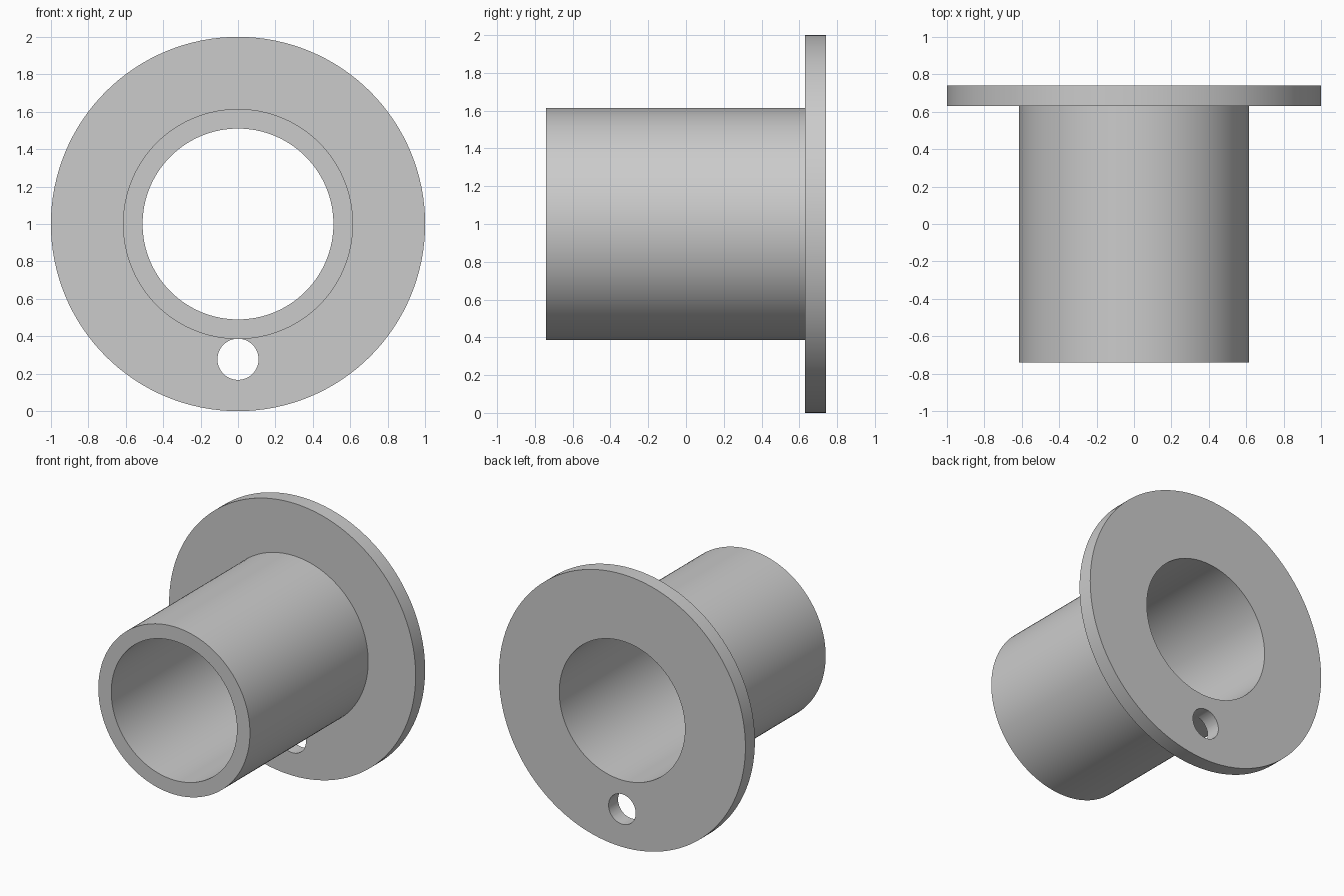
import bpy
import bmesh
import math
from mathutils import Matrix, Vector

cube = bpy.data.objects.get("Cube")
if cube:
    bpy.data.objects.remove(cube, do_unlink=True)

SEGMENTS = 128
CENTRE_Z = 1.0
FRONT, STEP, BACK = -0.74, 0.63, 0.74
BORE, TUBE, FLANGE = 0.51, 0.615, 1.0
HOLE_Z, HOLE_R = 0.277, 0.11

# Single grey finish
grey = bpy.data.materials.new("plain grey")
grey.use_nodes = True
colour = (0.6, 0.6, 0.6, 1)
grey.diffuse_color = colour
grey.node_tree.nodes["Principled BSDF"].inputs["Base Color"].default_value = colour


def add_object(name, bm):
    bmesh.ops.recalc_face_normals(bm, faces=bm.faces)
    mesh = bpy.data.meshes.new(name)
    bm.to_mesh(mesh)
    bm.free()
    mesh.materials.append(grey)
    obj = bpy.data.objects.new(name, mesh)
    bpy.context.collection.objects.link(obj)
    return obj


# Flanged sleeve: closed (radius, y) profile turned about the y direction
profile = [(BORE, FRONT), (TUBE, FRONT), (TUBE, STEP),
           (FLANGE, STEP), (FLANGE, BACK), (BORE, BACK)]
bm = bmesh.new()
verts = [bm.verts.new((0, y, CENTRE_Z + r)) for r, y in profile]
edges = [bm.edges.new((a, b)) for a, b in zip(verts, verts[1:] + verts[:1])]
bmesh.ops.spin(bm, geom=verts + edges, cent=(0, 0, CENTRE_Z), axis=(0, 1, 0),
               angle=math.tau, steps=SEGMENTS, use_merge=True)
bmesh.ops.remove_doubles(bm, verts=bm.verts, dist=0.0001)
sleeve = add_object("flanged_sleeve", bm)

# Cutter for the small hole through the flange
bm = bmesh.new()
place = Matrix.Translation(Vector((0, (STEP + BACK) / 2, HOLE_Z)))
bmesh.ops.create_cone(bm, cap_ends=True, segments=48, radius1=HOLE_R, radius2=HOLE_R,
                      depth=0.2, matrix=place @ Matrix.Rotation(math.pi / 2, 4, "X"))
cutter = add_object("hole_cutter", bm)
cutter.hide_render = True

cut = sleeve.modifiers.new("pin hole", "BOOLEAN")
cut.operation = "DIFFERENCE"
cut.solver = "EXACT"
cut.object = cutter

# Apply the cut, then smooth the round walls and keep the rims sharp
bpy.ops.object.select_all(action="DESELECT")
sleeve.select_set(True)
bpy.context.view_layer.objects.active = sleeve
bpy.ops.object.modifier_apply(modifier=cut.name)
bpy.data.objects.remove(cutter, do_unlink=True)
bpy.ops.object.shade_smooth_by_angle(angle=math.radians(30))
